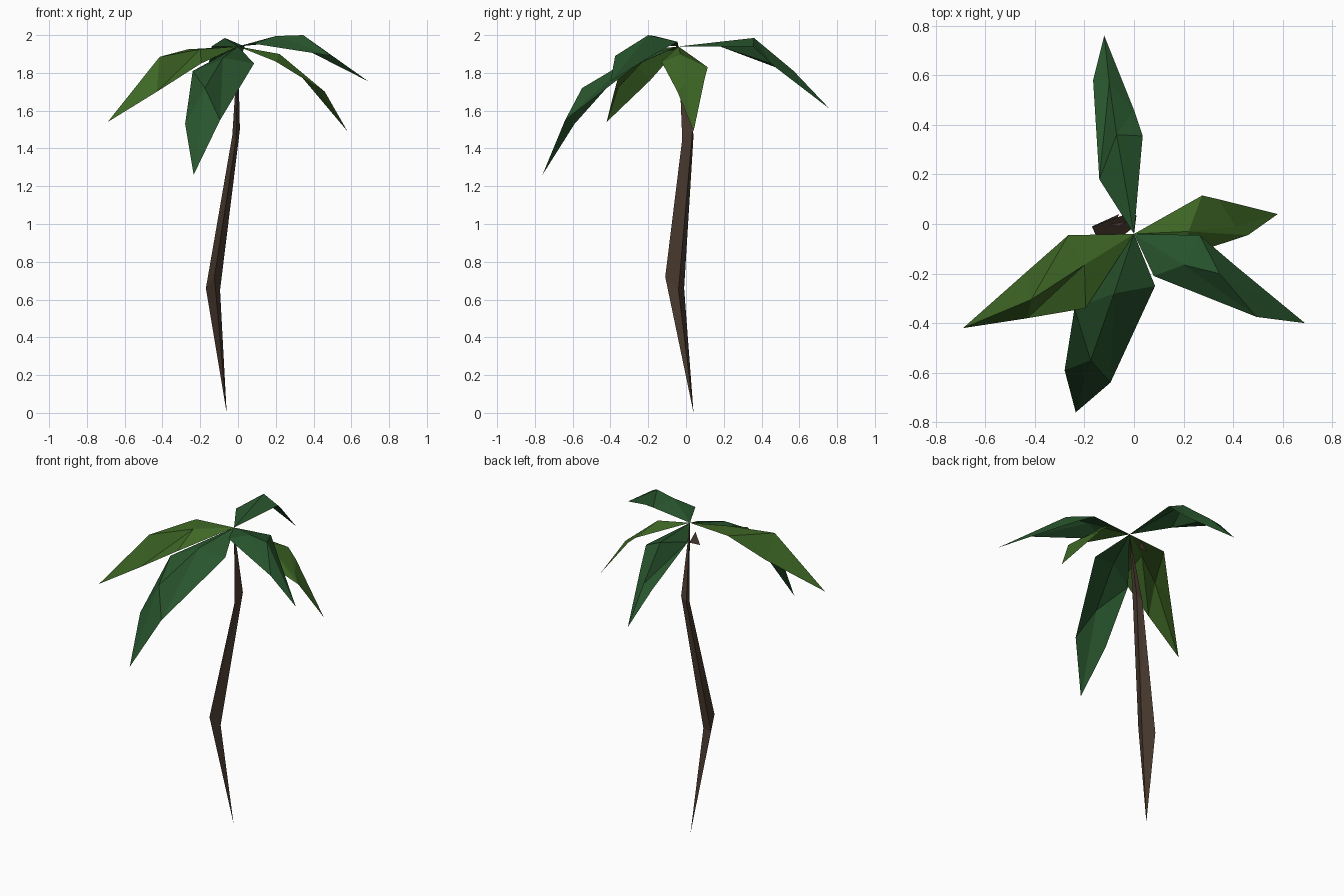
import bpy
import bmesh
from mathutils import Vector

default_cube = bpy.data.objects.get("Cube")
if default_cube:
    bpy.data.objects.remove(default_cube, do_unlink=True)


def make_material(name, colour):
    material = bpy.data.materials.new(name)
    material.use_nodes = True
    material.diffuse_color = (*colour, 1)
    shader = material.node_tree.nodes["Principled BSDF"]
    shader.inputs["Base Color"].default_value = (*colour, 1)
    shader.inputs["Roughness"].default_value = 0.9
    return material


deep_green = make_material("deep green", (0.021, 0.089, 0.026))
lime_green = make_material("lime green", (0.049, 0.138, 0.019))
bark_brown = make_material("bark brown", (0.070, 0.045, 0.030))


def add_object(name, bm, material):
    mesh = bpy.data.meshes.new(name)
    bm.to_mesh(mesh)
    bm.free()
    mesh.materials.append(material)
    obj = bpy.data.objects.new(name, mesh)
    bpy.context.collection.objects.link(obj)
    return obj


def bridge(bm, first, second, closed=False):
    """Fill between two rows of vertices; a single vertex makes a fan."""
    count = max(len(first), len(second))
    for i in range(count if closed else count - 1):
        j = (i + 1) % count
        if len(first) == 1:
            corners = [(first[0], second[i], second[j])]
        elif len(second) == 1:
            corners = [(first[i], second[0], first[j])]
        else:
            corners = [(first[i], second[i], second[j]),
                       (first[i], second[j], first[j])]
        for triangle in corners:
            bm.faces.new(triangle)


def loft(name, rows, material, closed=False):
    bm = bmesh.new()
    rings = [[bm.verts.new(Vector(p)) for p in row] for row in rows]
    for first, second in zip(rings, rings[1:]):
        bridge(bm, first, second, closed)
    if closed:
        bmesh.ops.recalc_face_normals(bm, faces=bm.faces)
    else:
        # Leaf blades are open sheets that face the sky
        bm.normal_update()
        for face in bm.faces:
            if face.normal.z < 0:
                face.normal_flip()
    return add_object(name, bm, material)


crown = (0, -0.04, 1.94)

# Bent three-sided trunk, pointed at both ends
loft("trunk", [
    [(-0.06, 0.04, 0)],
    [(-0.17, -0.01, 0.66), (-0.125, -0.11, 0.72), (-0.095, -0.04, 0.65)],
    [(-0.03, 0.04, 1.47), (-0.01, -0.02, 1.45), (0.01, 0.035, 1.5)],
    [crown],
], bark_brown, closed=True)

# Small bark flake under the crown
loft("bark_flake", [
    [(-0.06, -0.01, 1.91)],
    [(-0.03, 0.01, 1.84), (-0.10, 0.0, 1.84)],
], bark_brown)


def leaf(name, material, inner, outer, tip):
    """Blade with two cross rows of edge, rib, edge between crown and tip."""
    loft(name, [[crown], inner, outer, [tip]], material)


leaf("back_leaf", deep_green,
     [(-0.14, 0.18, 1.94), (-0.07, 0.36, 1.985), (0.035, 0.355, 1.94)],
     [(-0.165, 0.58, 1.79), (-0.10, 0.57, 1.81), (0, 0.46, 1.84)],
     (-0.12, 0.76, 1.61))

leaf("left_leaf", lime_green,
     [(0.275, 0.115, 1.83), (0.22, -0.03, 1.9), (0.2, -0.13, 1.86)],
     [(0.34, 0.1, 1.775), (0.41, -0.01, 1.74), (0.46, -0.045, 1.7)],
     (0.58, 0.04, 1.49))

leaf("front_left_leaf", deep_green,
     [(0.265, -0.045, 1.965), (0.2, -0.165, 1.995), (0.08, -0.21, 1.955)],
     [(0.405, -0.165, 1.9), (0.345, -0.2, 2), (0.495, -0.375, 1.89)],
     (0.69, -0.4, 1.755))

leaf("front_leaf", deep_green,
     [(-0.24, -0.34, 1.81), (-0.08, -0.28, 1.88), (0.085, -0.25, 1.85)],
     [(-0.28, -0.59, 1.53), (-0.175, -0.55, 1.72), (-0.095, -0.64, 1.55)],
     (-0.235, -0.76, 1.26))

leaf("right_leaf", lime_green,
     [(-0.265, -0.045, 1.925), (-0.2, -0.165, 1.925), (-0.195, -0.34, 1.85)],
     [(-0.43, -0.19, 1.76), (-0.415, -0.305, 1.885), (-0.43, -0.38, 1.7)],
     (-0.69, -0.42, 1.54))
